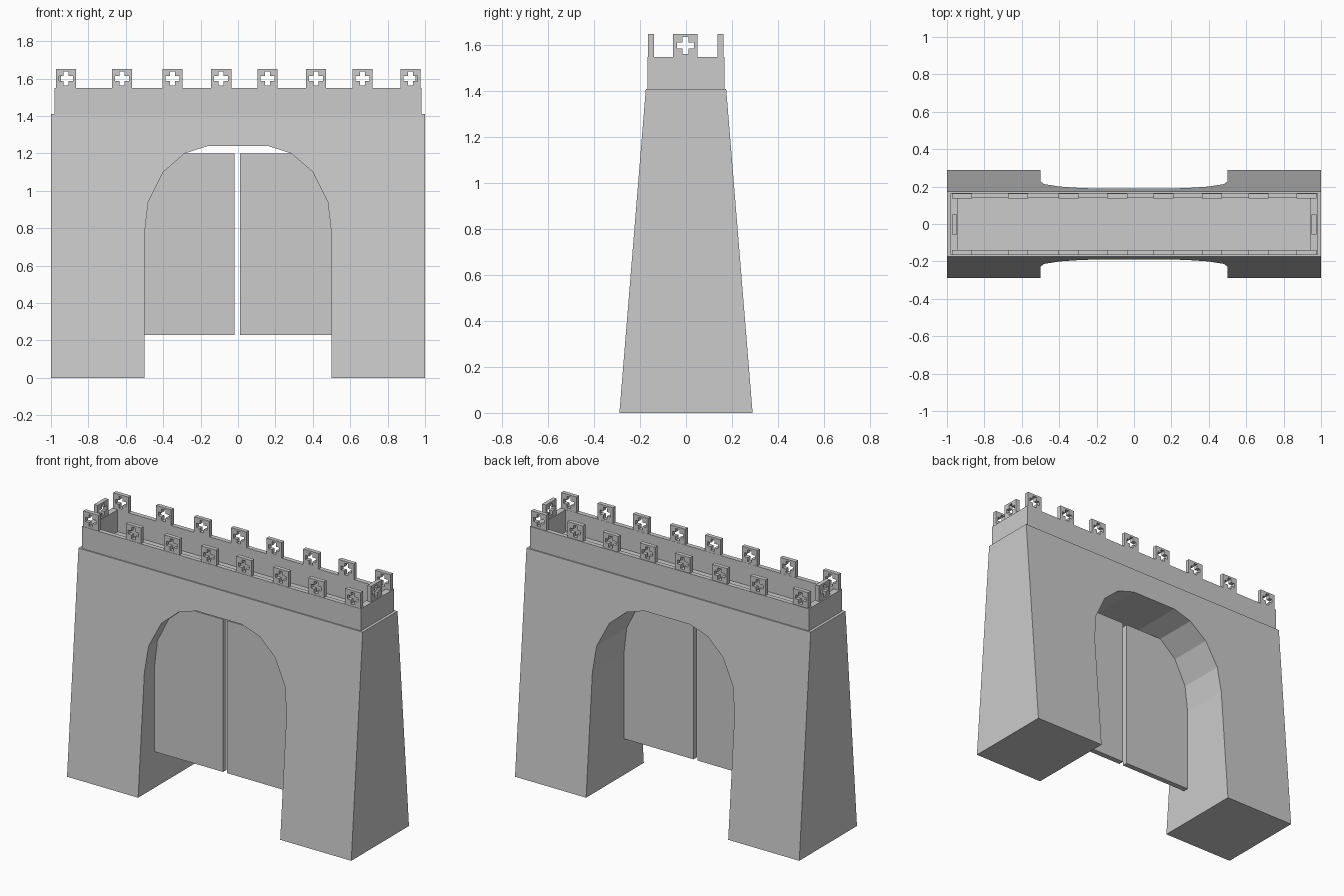
import bpy, bmesh
from math import pi
from mathutils import Matrix, Vector

if "Cube" in bpy.data.objects:
    bpy.data.objects.remove(bpy.data.objects["Cube"])


def finish(bm, name):
    bmesh.ops.recalc_face_normals(bm, faces=bm.faces)
    me = bpy.data.meshes.new(name)
    bm.to_mesh(me)
    bm.free()
    ob = bpy.data.objects.new(name, me)
    bpy.context.collection.objects.link(ob)
    return ob


def box(name, lo, hi):
    bm = bmesh.new()
    lo, hi = Vector(lo), Vector(hi)
    bmesh.ops.create_cube(bm, size=1)
    for v in bm.verts:
        v.co = Vector((lo[i] if v.co[i] < 0 else hi[i]) for i in range(3))
    return finish(bm, name)


# Gatehouse body: arched outline, thickness tapering with height
TOP = 1.41
arch = [(0.5, 0), (0.5, 0.77), (0.48, 0.94), (0.40, 1.10), (0.285, 1.20), (0.16, 1.24)]
outline = ([(-1, 0), (-1, TOP), (1, TOP), (1, 0)] + arch
           + [(-x, z) for x, z in reversed(arch)])
bm = bmesh.new()
sides = []
for s in (-1, 1):
    sides.append([bm.verts.new((x, s * (0.29 - 0.115 * z / TOP), z)) for x, z in outline])
    bm.faces.new(sides[-1])
n = len(outline)
for i in range(n):
    j = (i + 1) % n
    bm.faces.new((sides[0][i], sides[0][j], sides[1][j], sides[1][i]))
finish(bm, "gatehouse_body")

# Parapet: hollow rectangular wall on top
bm = bmesh.new()
loops = []
for x, y in ((0.982, 0.167), (0.943, 0.138)):
    for z in (TOP, 1.55):
        loops.append([bm.verts.new((sx * x, sy * y, z))
                      for sx, sy in ((-1, -1), (1, -1), (1, 1), (-1, 1))])
for a, b in ((0, 1), (1, 3), (3, 2), (2, 0)):
    for i in range(4):
        j = (i + 1) % 4
        bm.faces.new((loops[a][i], loops[a][j], loops[b][j], loops[b][i]))
finish(bm, "parapet")

# Merlon: square plate with a cross-shaped opening
T = 0.026
cuts = [-0.054, -0.037, -0.013, 0.013, 0.037, 0.054]
heights = [-0.05, -0.037, -0.013, 0.013, 0.037, 0.05]
bm = bmesh.new()
grid = [[bm.verts.new((x, -T / 2, z)) for z in heights] for x in cuts]
for i in range(5):
    for j in range(5):
        if (i == 2 and 1 <= j <= 3) or (j == 2 and 1 <= i <= 3):
            continue
        bm.faces.new((grid[i][j], grid[i + 1][j], grid[i + 1][j + 1], grid[i][j + 1]))
for v in [v for v in bm.verts if not v.link_faces]:
    bm.verts.remove(v)
ext = bmesh.ops.extrude_face_region(bm, geom=bm.faces[:], use_keep_orig=True)
bmesh.ops.translate(bm, vec=(0, T, 0),
                    verts=[g for g in ext["geom"] if isinstance(g, bmesh.types.BMVert)])
merlon = finish(bm, "merlon")

# Rows of merlons along front and back, one at each end
spots = [(x, y, 0) for y in (-0.152, 0.150)
         for x in (-0.92, -0.62, -0.35, -0.09, 0.157, 0.417, 0.665, 0.922)]
spots += [(-0.96, -0.003, pi / 2), (0.963, -0.003, pi / 2)]
for k, (x, y, a) in enumerate(spots):
    ob = merlon if k == 0 else merlon.copy()
    if k:
        bpy.context.collection.objects.link(ob)
    ob.matrix_world = Matrix.Translation((x, y, 1.60)) @ Matrix.Rotation(a, 4, 'Z')

# Pair of doors set inside the arch
box("door_left", (-0.5, -0.125, 0.23), (-0.018, -0.09, 1.20))
box("door_right", (0.01, -0.125, 0.23), (0.5, -0.09, 1.20))
